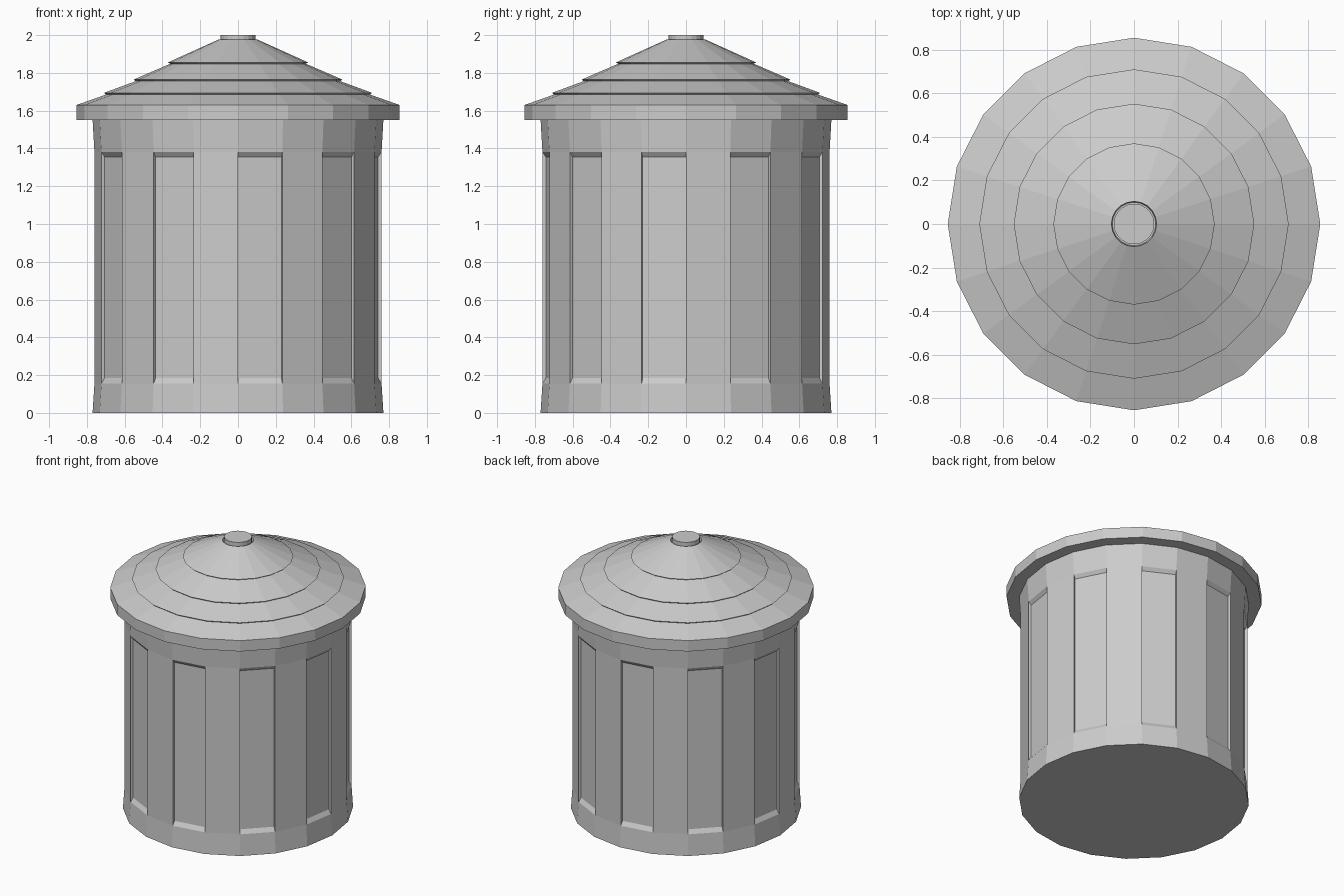
import bpy, bmesh
from math import sin, cos, pi

if "Cube" in bpy.data.objects:
    bpy.data.objects.remove(bpy.data.objects["Cube"])

SIDES = 20


def ring_point(r, i, z):
    # corner 0 points to the front (-y)
    a = 2 * pi * i / SIDES
    return (r * sin(a), -r * cos(a), z)


def finish(bm, name):
    bmesh.ops.recalc_face_normals(bm, faces=bm.faces)
    mesh = bpy.data.meshes.new(name)
    bm.to_mesh(mesh)
    bm.free()
    obj = bpy.data.objects.new(name, mesh)
    bpy.context.collection.objects.link(obj)
    return obj


def add_lathe(bm, profile):
    """Skin rings of (radius, z) and cap both ends; returns the side faces per band."""
    rings = [[bm.verts.new(ring_point(r, i, z)) for i in range(SIDES)] for r, z in profile]
    bands = []
    for lo, hi in zip(rings, rings[1:]):
        bands.append([bm.faces.new((lo[i], lo[(i + 1) % SIDES], hi[(i + 1) % SIDES], hi[i]))
                      for i in range(SIDES)])
    bm.faces.new(rings[0][::-1])
    bm.faces.new(rings[-1])
    return bands


# can body: flared foot and collar, straight middle
bm = bmesh.new()
bands = add_lathe(bm, [(0.77, 0), (0.76, 0.155), (0.76, 1.38), (0.77, 1.555)])

# every second side panel is pressed inwards with sloped ends
panels = bands[1][::2]
bmesh.ops.inset_individual(bm, faces=panels, thickness=0.001, depth=0)
for i, face in zip(range(0, SIDES, 2), panels):
    mid = face.calc_center_median()
    side = mid.cross((0, 0, 1))
    for v in face.verts:
        left = (v.co - mid).dot(side) > 0
        z = 1.355 if v.co.z > mid.z else 0.185
        v.co = ring_point(0.742, i if left == (mid.cross((0, 0, 1)).dot(
            ring_point(1, i, 0)) > 0) else i + 1, z)
finish(bm, "can_body")

# stepped conical lid with a small socket at the top
bm = bmesh.new()
add_lathe(bm, [(0.855, 1.55), (0.855, 1.63),
               (0.70, 1.685), (0.71, 1.694),
               (0.542, 1.756), (0.552, 1.765),
               (0.36, 1.848), (0.37, 1.856),
               (0.104, 1.976), (0.10, 1.95)])
finish(bm, "lid")

# knob
bm = bmesh.new()
add_lathe(bm, [(0.093, 1.94), (0.093, 2.0)])
finish(bm, "lid_knob")
